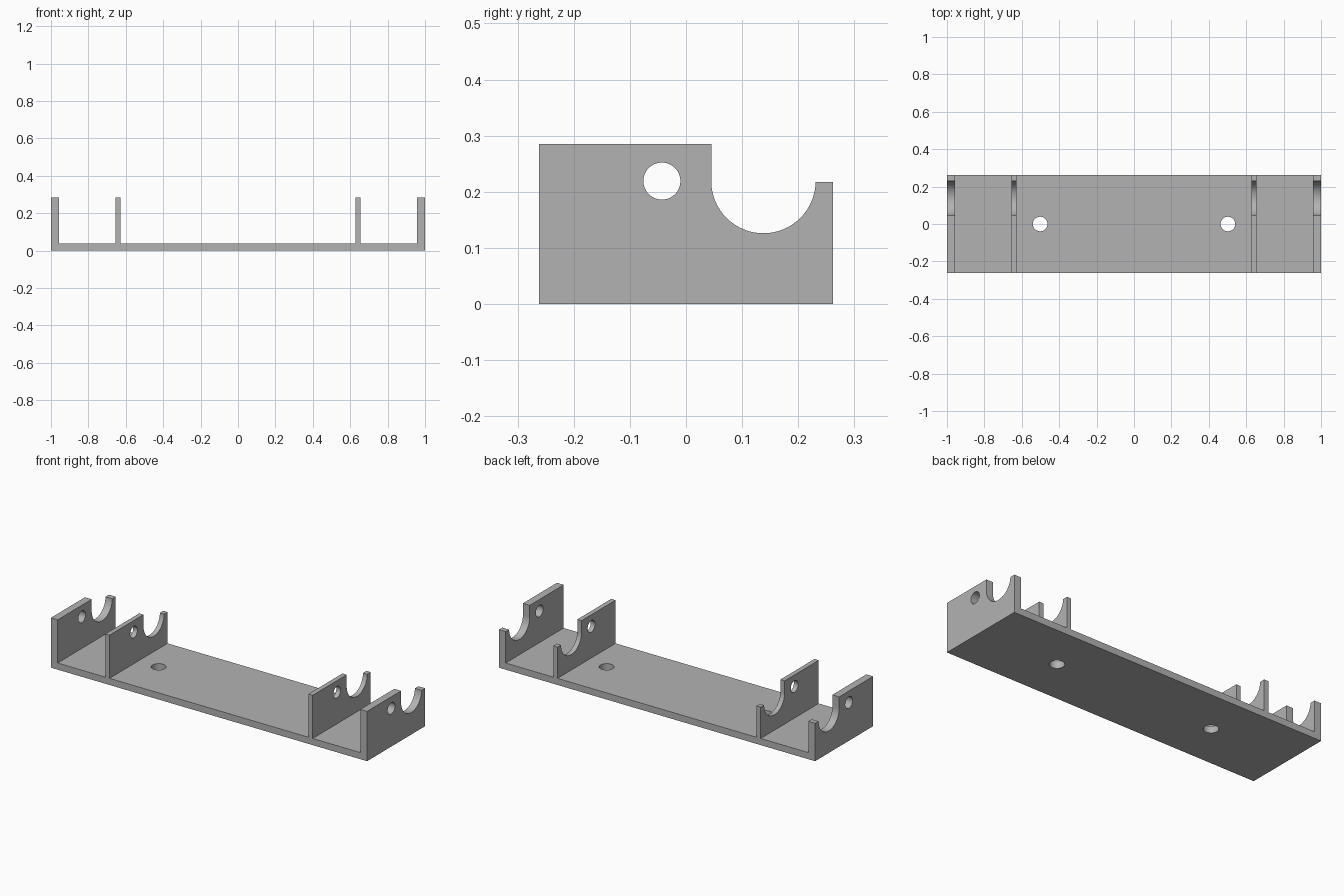
import bpy, bmesh, math
from mathutils import Matrix

if "Cube" in bpy.data.objects:
    bpy.data.objects.remove(bpy.data.objects["Cube"])

grey = bpy.data.materials.new("plain grey")
grey.diffuse_color = (0.45, 0.45, 0.45, 1)
grey.use_nodes = True
grey.node_tree.nodes["Principled BSDF"].inputs["Base Color"].default_value = grey.diffuse_color

BASE_TOP = 0.038
HALF_DEPTH = 0.262


def arc(cx, cy, r, start, end, steps):
    """Points on an arc, angles in degrees."""
    angles = [math.radians(start + (end - start) * i / steps) for i in range(steps + 1)]
    return [(cx + r * math.cos(a), cy + r * math.sin(a)) for a in angles]


def circle(cx, cy, r, steps=48):
    return arc(cx, cy, r, 0, 360, steps)[:-1]


def plate(name, loops, thickness, matrix):
    """Flat plate from an outline plus hole loops, extruded about its mid plane."""
    curve = bpy.data.curves.new(name, 'CURVE')
    curve.dimensions = '2D'
    curve.fill_mode = 'BOTH'
    curve.extrude = thickness / 2
    for loop in loops:
        spline = curve.splines.new('POLY')
        spline.points.add(len(loop) - 1)
        for point, (x, y) in zip(spline.points, loop):
            point.co = (x, y, 0, 1)
        spline.use_cyclic_u = True
    helper = bpy.data.objects.new(name + "_outline", curve)
    bpy.context.collection.objects.link(helper)
    mesh = bpy.data.meshes.new_from_object(
        helper.evaluated_get(bpy.context.evaluated_depsgraph_get()))
    bpy.data.objects.remove(helper)

    # weld the caps to the sides
    bm = bmesh.new()
    bm.from_mesh(mesh)
    bmesh.ops.remove_doubles(bm, verts=bm.verts, dist=1e-5)
    bmesh.ops.transform(bm, matrix=matrix, verts=bm.verts)
    bmesh.ops.recalc_face_normals(bm, faces=bm.faces)
    bm.to_mesh(mesh)
    bm.free()
    mesh.materials.clear()
    mesh.materials.append(grey)

    obj = bpy.data.objects.new(name, mesh)
    bpy.context.collection.objects.link(obj)
    bpy.ops.object.select_all(action='DESELECT')
    obj.select_set(True)
    bpy.context.view_layer.objects.active = obj
    bpy.ops.object.shade_smooth_by_angle(angle=math.radians(30))
    return obj


# base with two screw holes
base_outline = [(-1, -HALF_DEPTH), (1, -HALF_DEPTH), (1, HALF_DEPTH), (-1, HALF_DEPTH)]
plate("base", [base_outline, circle(-0.502, 0, 0.039), circle(0.502, 0, 0.039)],
      BASE_TOP, Matrix.Translation((0, 0, BASE_TOP / 2)))

# upright profile in (y, z): tall front, round cradle, short rear post
wall_outline = [(-HALF_DEPTH, BASE_TOP), (HALF_DEPTH, BASE_TOP),
                (HALF_DEPTH, 0.217), (0.231, 0.217)]
wall_outline += arc(0.138, 0.219, 0.093, 0, -180, 32)[1:]
wall_outline += [(0.045, 0.285), (-HALF_DEPTH, 0.285)]
pin_hole = circle(-0.043, 0.219, 0.033)

# maps profile x, y, depth to world y, z, x
stand_up = Matrix(((0, 0, 1, 0), (1, 0, 0, 0), (0, 1, 0, 0), (0, 0, 0, 1)))

# end walls and thinner inner walls on both sides
for side, sign in (("left", -1), ("right", 1)):
    for name, inner, outer in (("end_wall", 0.957, 1.0), ("inner_wall", 0.629, 0.656)):
        place = Matrix.Translation((sign * (inner + outer) / 2, 0, 0)) @ stand_up
        plate(f"{side}_{name}", [wall_outline, pin_hole], outer - inner, place)
